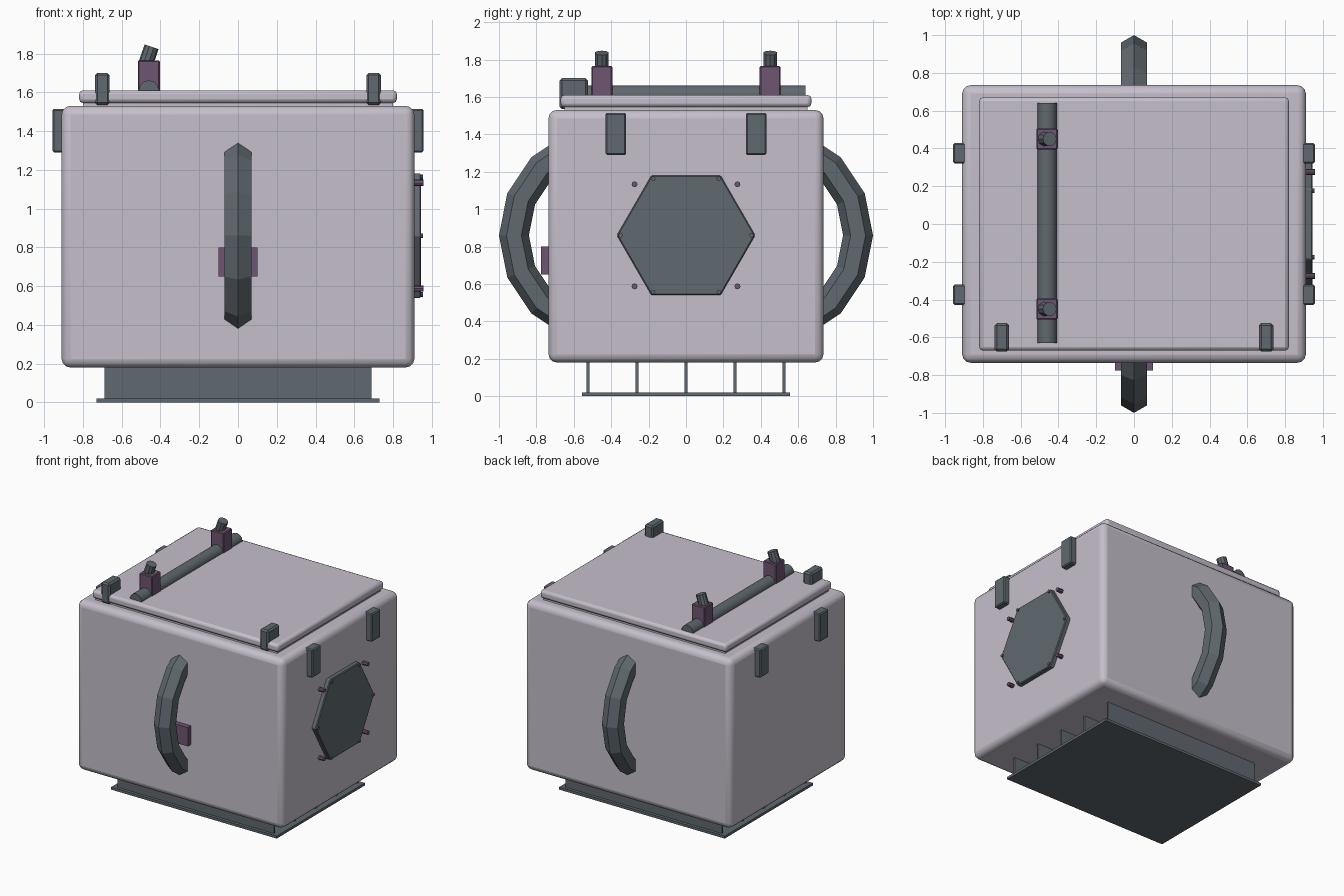
import bpy, bmesh, math
from mathutils import Vector

if "Cube" in bpy.data.objects:
    bpy.data.objects.remove(bpy.data.objects["Cube"])


def material(name, rgb):
    m = bpy.data.materials.new(name)
    m.diffuse_color = (*rgb, 1)
    m.use_nodes = True
    m.node_tree.nodes["Principled BSDF"].inputs["Base Color"].default_value = m.diffuse_color
    return m


SHELL = material("pale lilac grey", (0.56, 0.52, 0.60))
METAL = material("slate grey", (0.115, 0.14, 0.16))
PLUM = material("muted plum", (0.155, 0.09, 0.165))


def finish(bm, name, mat, bevel=0, segments=2, smooth=False):
    bmesh.ops.recalc_face_normals(bm, faces=bm.faces)
    me = bpy.data.meshes.new(name)
    bm.to_mesh(me)
    bm.free()
    ob = bpy.data.objects.new(name, me)
    bpy.context.collection.objects.link(ob)
    me.materials.append(mat)
    if bevel:
        mod = ob.modifiers.new("soft edges", 'BEVEL')
        mod.width, mod.segments = bevel, segments
    if smooth:
        bpy.ops.object.select_all(action='DESELECT')
        ob.select_set(True)
        bpy.context.view_layer.objects.active = ob
        bpy.ops.object.shade_smooth_by_angle(angle=math.radians(35))
    return ob


def box(name, mat, lo, hi, bevel=0, segments=2, smooth=False):
    bm = bmesh.new()
    bmesh.ops.create_cube(bm, size=1)
    lo, hi = Vector(lo), Vector(hi)
    for v in bm.verts:
        v.co = (lo + hi) / 2 + v.co * (hi - lo)
    return finish(bm, name, mat, bevel, segments, smooth)


def rod(name, mat, a, b, r, sides=12, turn=0, bevel=0, smooth=True):
    """Prism or cylinder running from point a to point b."""
    a, b = Vector(a), Vector(b)
    axis = (b - a).normalized()
    side = axis.cross(Vector((0, 1, 0)) if abs(axis.y) < 0.9 else Vector((1, 0, 0))).normalized()
    up = axis.cross(side)
    bm = bmesh.new()
    rings = []
    for p in (a, b):
        ring = []
        for i in range(sides):
            t = turn + math.tau * i / sides
            ring.append(bm.verts.new(p + r * (math.cos(t) * side + math.sin(t) * up)))
        rings.append(ring)
        bm.faces.new(ring)
    for i in range(sides):
        j = (i + 1) % sides
        bm.faces.new((rings[0][i], rings[0][j], rings[1][j], rings[1][i]))
    return finish(bm, name, mat, bevel, 1, smooth)


def handle(name, sgn):
    """Arc of a ring with a six-sided section, ends buried in the wall."""
    bm = bmesh.new()
    rings = []
    for k in range(-4, 5):
        a = k * math.tau / 16
        ring = []
        for i in range(6):
            t = i * math.tau / 6
            d = 0.51 + 0.08 * math.cos(t)
            ring.append(bm.verts.new((0.08 * math.sin(t),
                                      sgn * (0.41 + d * math.cos(a)),
                                      0.86 + d * math.sin(a))))
        rings.append(ring)
    for p, q in zip(rings, rings[1:]):
        for i in range(6):
            j = (i + 1) % 6
            bm.faces.new((p[i], p[j], q[j], q[i]))
    bm.faces.new(rings[0])
    bm.faces.new(rings[-1])
    return finish(bm, name, METAL)


# Case and lid
box("case_body", SHELL, (-0.91, -0.735, 0.18), (0.91, 0.735, 1.53), 0.045, 3, True)
box("lid_seal", SHELL, (-0.80, -0.65, 1.51), (0.80, 0.65, 1.56))
box("lid", SHELL, (-0.82, -0.67, 1.545), (0.82, 0.67, 1.61), 0.02, 2, True)

# Base plate on fins
box("base_plate", METAL, (-0.73, -0.555, 0), (0.73, 0.555, 0.02))
for k in range(-2, 3):
    y = 0.262 * k
    box("base_fin", METAL, (-0.69, y - 0.007, 0.015), (0.69, y + 0.007, 0.20))

# Front and back handles, front plate behind the handle
handle("front_handle", -1)
handle("back_handle", 1)
box("front_plate", PLUM, (-0.10, -0.775, 0.65), (0.10, -0.72, 0.80))

# Side clips and lid hinges
for sx in (-1, 1):
    for sy in (-1, 1):
        x0, x1 = sorted((sx * 0.88, sx * 0.957))
        box("side_clip", METAL, (x0, sy * 0.375 - 0.055, 1.29),
            (x1, sy * 0.375 + 0.055, 1.515), 0.008, 1)
    box("lid_hinge", METAL, (sx * 0.70 - 0.038, -0.675, 1.535),
        (sx * 0.70 + 0.038, -0.525, 1.70), 0.012, 1)

# Rod across the lid with two clamps and tilted knobs
rod("lid_rod", METAL, (-0.46, -0.63, 1.61), (-0.46, 0.64, 1.61), 0.052)
for y in (-0.45, 0.45):
    box("rod_clamp", PLUM, (-0.517, y - 0.056, 1.60), (-0.403, y + 0.056, 1.765), 0.006, 1)
    rod("clamp_knob", METAL, (-0.48, y, 1.735), (-0.446, y, 1.835), 0.038, 10)

# Hexagonal side hatch with corner screws and outer bolts
rod("side_hatch", METAL, (0.89, 0, 0.86), (0.945, 0, 0.86), 0.37, 6,
    turn=math.pi / 2, bevel=0.006, smooth=False)
for i in range(6):
    t = i * math.tau / 6
    y, z = 0.35 * math.cos(t), 0.86 + 0.35 * math.sin(t)
    rod("hatch_screw", METAL, (0.93, y, z), (0.955, y, z), 0.012, 8)
for y in (-0.275, 0.275):
    for z in (0.587, 1.133):
        rod("hatch_bolt", PLUM, (0.89, y, z), (0.957, y, z), 0.016, 8)
